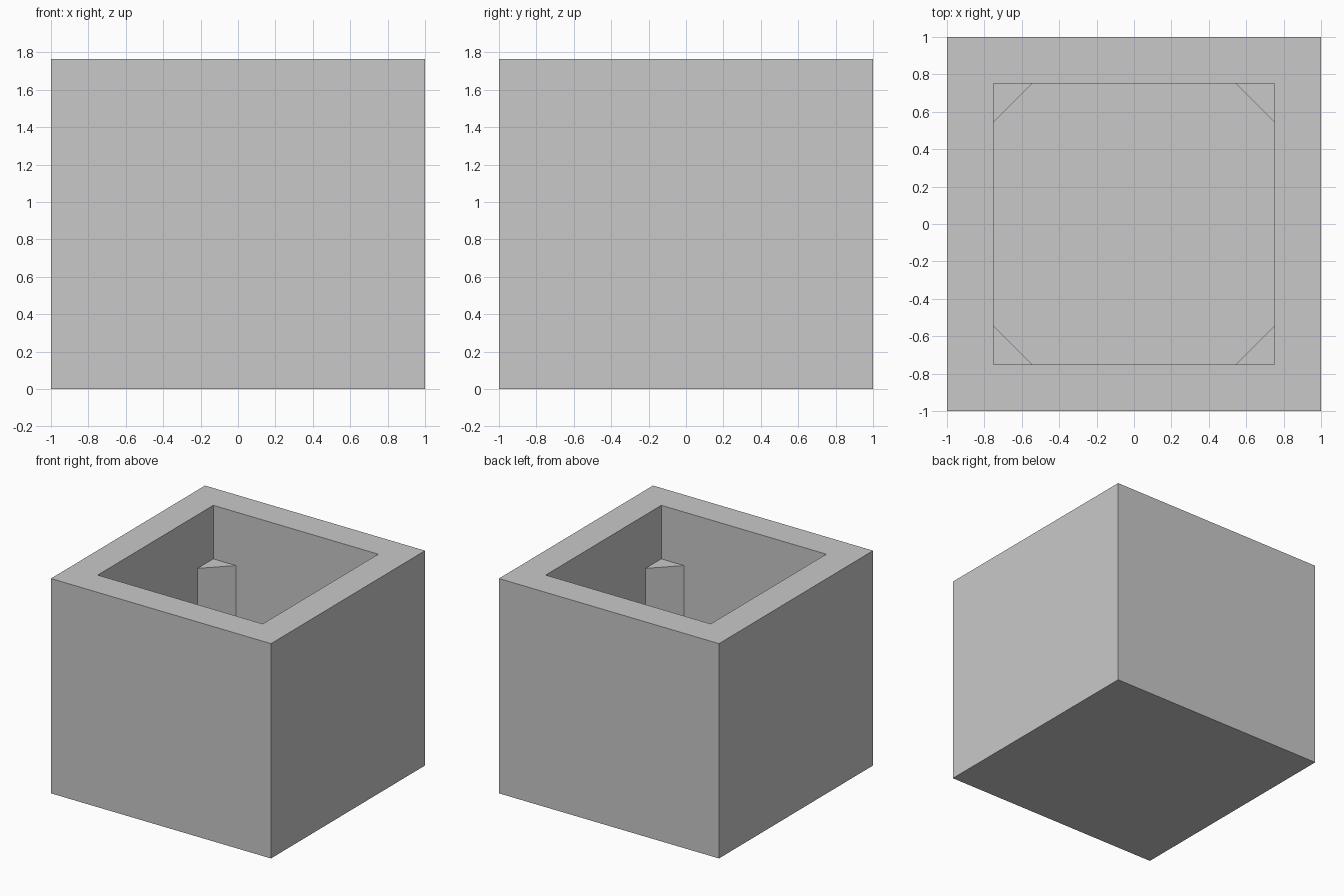
import bpy
import bmesh

cube = bpy.data.objects.get("Cube")
if cube:
    bpy.data.objects.remove(cube, do_unlink=True)

HALF, HEIGHT = 1.0, 1.765
INNER, FLOOR = 0.75, 0.25
POST_LEG, POST_TOP = 0.205, 1.325

grey = bpy.data.materials.new("plain grey")
grey.use_nodes = True
colour = (0.583, 0.583, 0.583, 1)
grey.diffuse_color = colour
grey.node_tree.nodes["Principled BSDF"].inputs["Base Color"].default_value = colour


def add_object(name, bm):
    bmesh.ops.recalc_face_normals(bm, faces=bm.faces)
    mesh = bpy.data.meshes.new(name)
    bm.to_mesh(mesh)
    bm.free()
    mesh.materials.append(grey)
    bpy.context.collection.objects.link(bpy.data.objects.new(name, mesh))


def extrude_up(bm, face, dz):
    cap = bmesh.ops.extrude_discrete_faces(bm, faces=[face])["faces"][0]
    bmesh.ops.translate(bm, verts=cap.verts, vec=(0, 0, dz))


# Thick-walled open box: a block with its top inset and sunk to the floor
bm = bmesh.new()
bmesh.ops.create_cube(bm, size=1)
bmesh.ops.scale(bm, verts=bm.verts, vec=(2 * HALF, 2 * HALF, HEIGHT))
bmesh.ops.translate(bm, verts=bm.verts, vec=(0, 0, HEIGHT / 2))
top = max(bm.faces, key=lambda f: f.calc_center_median().z)
bmesh.ops.inset_region(bm, faces=[top], thickness=HALF - INNER, use_even_offset=True)
extrude_up(bm, top, FLOOR - HEIGHT)
add_object("open_box", bm)

# Triangular support posts in the inside corners, standing on the floor
corner = [(INNER, INNER), (INNER - POST_LEG, INNER), (INNER, INNER - POST_LEG)]
for side_x, x_name in ((-1, "right"), (1, "left")):
    for side_y, y_name in ((-1, "front"), (1, "back")):
        bm = bmesh.new()
        base = bm.faces.new(
            [bm.verts.new((side_x * x, side_y * y, FLOOR)) for x, y in corner]
        )
        extrude_up(bm, base, POST_TOP - FLOOR)
        add_object(f"{y_name}_{x_name}_post", bm)
